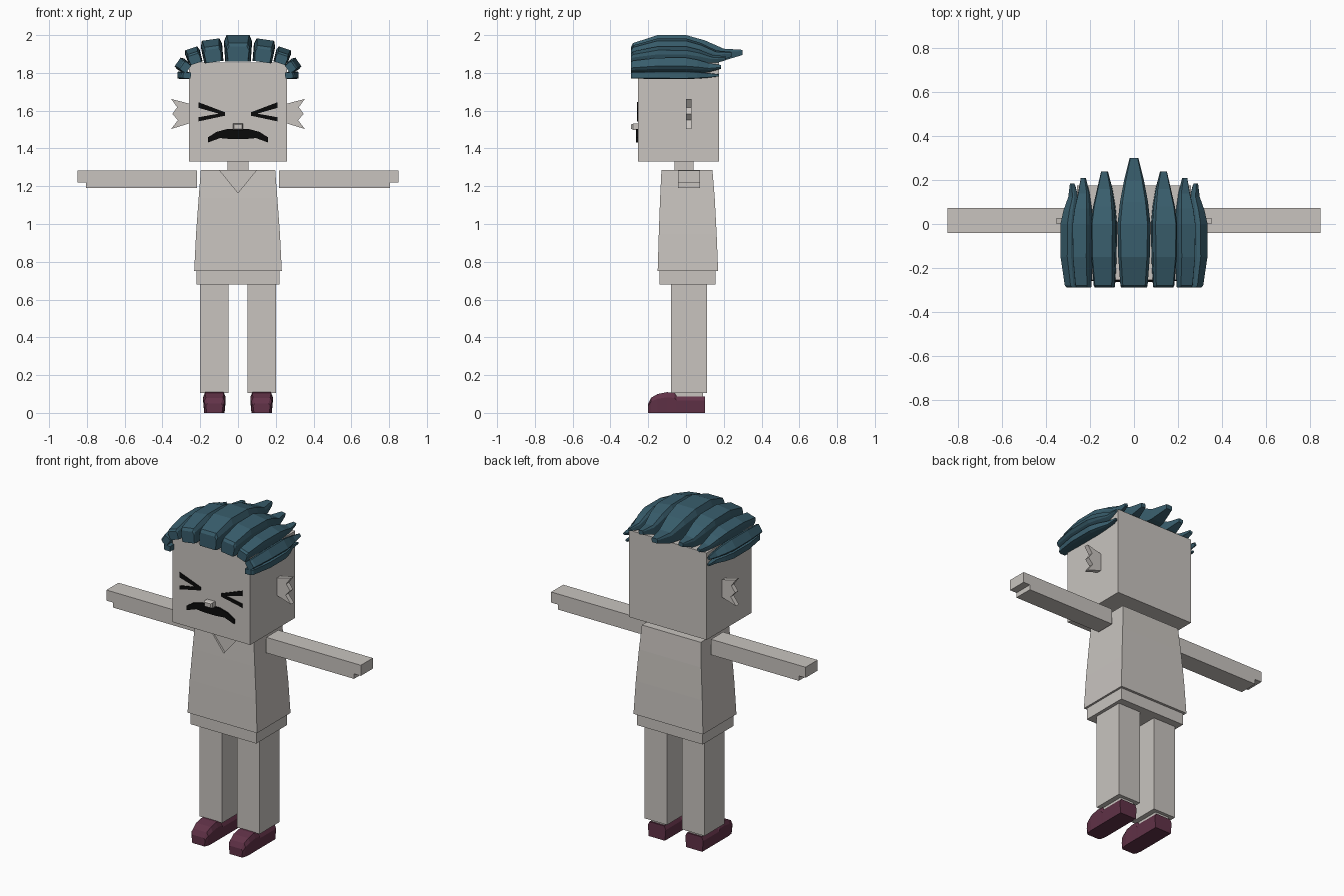
import bpy
import bmesh
from math import radians, sin, cos

cube = bpy.data.objects.get("Cube")
if cube:
    bpy.data.objects.remove(cube, do_unlink=True)


def material(name, rgb):
    mat = bpy.data.materials.new(name)
    mat.use_nodes = True
    mat.diffuse_color = (*rgb, 1)
    mat.node_tree.nodes["Principled BSDF"].inputs["Base Color"].default_value = (*rgb, 1)
    return mat


GREY = material("warm_grey", (0.58, 0.55, 0.52))
TEAL = material("dark_teal", (0.04, 0.11, 0.15))
PLUM = material("plum", (0.12, 0.032, 0.064))
BLACK = material("black", (0.003, 0.003, 0.003))


def loft(name, rings, mat, flip=False):
    """Skin a row of equal rings and cap both ends; flip mirrors in x."""
    s = -1 if flip else 1
    bm = bmesh.new()
    loops = [[bm.verts.new((s * x, y, z)) for x, y, z in ring] for ring in rings]
    for a, b in zip(loops, loops[1:]):
        for i in range(len(a)):
            j = (i + 1) % len(a)
            bm.faces.new((a[i], a[j], b[j], b[i]))
    bm.faces.new(loops[0][::-1])
    bm.faces.new(loops[-1])
    bmesh.ops.recalc_face_normals(bm, faces=bm.faces)
    mesh = bpy.data.meshes.new(name)
    bm.to_mesh(mesh)
    bm.free()
    mesh.materials.append(mat)
    ob = bpy.data.objects.new(name, mesh)
    bpy.context.collection.objects.link(ob)
    return ob


def pair(name, rings, mat):
    loft("left_" + name, rings, mat)
    loft("right_" + name, rings, mat, flip=True)


def level(z, x0, x1, y0, y1):
    return [(x0, y0, z), (x1, y0, z), (x1, y1, z), (x0, y1, z)]


def box(x0, x1, y0, y1, z0, z1):
    return [level(z0, x0, x1, y0, y1), level(z1, x0, x1, y0, y1)]


def prism(points, y0, y1):
    return [[(x, y, z) for x, z in points] for y in (y0, y1)]


def lock(stations, cx=0, cz=0, roll=0, wide=1, tall=1):
    """Rings along y with a chamfered top, rolled outwards about y."""
    c, s = cos(radians(roll)), sin(radians(roll))
    rings = []
    for y, w, low, high in stations:
        w, low, high = w * wide, low * tall, high * tall
        mid = low + (high - low) * 0.75
        section = [(-w * 0.9, low), (w * 0.9, low), (w, mid),
                   (w * 0.82, high), (-w * 0.82, high), (-w, mid)]
        rings.append([(cx + u * c + v * s, y, cz - u * s + v * c) for u, v in section])
    return rings


# Head, neck and nose
loft("head", box(-0.26, 0.26, -0.255, 0.175, 1.33, 1.855), GREY)
loft("neck", box(-0.055, 0.055, -0.06, 0.04, 1.26, 1.34), GREY)
loft("nose", [[(-r, y, 1.515 - r * 0.6), (r, y, 1.515 - r * 0.6),
               (r, y, 1.515 + r * 0.6), (-r, y, 1.515 + r * 0.6)]
              for r, y in ((0.027, -0.25), (0.027, -0.28), (0.02, -0.29))], GREY)

# Notched ears
pair("ear", prism([(0.25, 1.635), (0.354, 1.662), (0.322, 1.618), (0.348, 1.582),
                   (0.318, 1.55), (0.354, 1.503), (0.25, 1.535)], 0.0, 0.028), GREY)

# Squeezed-shut eyes and downturned mouth
pair("eye_upper_stroke", prism([(0.21, 1.645), (0.21, 1.615), (0.07, 1.575), (0.07, 1.592)],
                               -0.26, -0.252), BLACK)
pair("eye_lower_stroke", prism([(0.21, 1.565), (0.21, 1.543), (0.07, 1.573), (0.07, 1.59)],
                               -0.26, -0.252), BLACK)
half = [(0.06, 1.502), (0.115, 1.487), (0.16, 1.458), (0.158, 1.432), (0.095, 1.455), (0.04, 1.45)]
loft("mouth", prism(half + [(-x, z) for x, z in reversed(half)], -0.264, -0.2545), BLACK)

# Shirt with a shallow V neckline
shirt = loft("shirt", [level(0.75, -0.232, 0.232, -0.15, 0.17),
                       level(0.95, -0.222, 0.222, -0.144, 0.162),
                       level(1.14, -0.208, 0.208, -0.137, 0.152),
                       level(1.285, -0.197, 0.197, -0.13, 0.14)], GREY)
cutter = loft("neckline_cutter", prism([(-0.11, 1.3), (0.11, 1.3), (0, 1.165)], -0.2, -0.122), GREY)
cutter.hide_render = True
cutter.hide_viewport = True
cut = shirt.modifiers.new("neckline", 'BOOLEAN')
cut.operation = 'DIFFERENCE'
cut.object = cutter

# Shorts hem, legs and ankles
loft("shorts", box(-0.22, 0.22, -0.14, 0.155, 0.68, 0.76), GREY)
pair("leg", box(0.05, 0.2, -0.08, 0.11, 0.105, 0.69), GREY)
pair("ankle", box(0.08, 0.17, -0.07, 0.09, 0.07, 0.11), GREY)

# Arms with a step under the hand
arm = [(0.218, 1.19), (0.805, 1.19), (0.805, 1.22), (0.85, 1.22), (0.85, 1.284), (0.218, 1.284)]
pair("arm", prism(arm, -0.042, 0.073), GREY)

# Shoes with a raised rounded toe
shoe = [(-0.2, 0.045, 0, 0.05), (-0.185, 0.055, 0, 0.08), (-0.15, 0.06, 0, 0.1),
        (-0.1, 0.06, 0, 0.11), (-0.06, 0.06, 0, 0.105), (-0.05, 0.06, 0, 0.088),
        (0.1, 0.06, 0, 0.088)]
pair("shoe", lock(shoe, cx=0.125), PLUM)

# Swept-back hair locks
HAIR = [(-0.29, 0.058, 0, 0.08), (-0.28, 0.062, 0, 0.098), (-0.15, 0.072, 0, 0.14),
        (0.0, 0.075, 0, 0.14), (0.1, 0.064, 0, 0.112), (0.2, 0.045, 0.005, 0.068),
        (0.3, 0.02, 0.035, 0.062)]


def hair(tip):
    """Shorten the back half of the lock to end at tip."""
    return [(y * tip / 0.3 if y > 0 else y, w, a, b) for y, w, a, b in HAIR]


loft("hair_centre", lock(hair(0.3), cz=1.86), TEAL)
for name, tip, cx, cz, roll, wide, tall in (
        ("hair_inner", 0.24, 0.128, 1.857, 8, 0.76, 0.86),
        ("hair_outer", 0.21, 0.222, 1.85, 18, 0.54, 0.6),
        ("hair_temple", 0.185, 0.262, 1.818, 55, 0.45, 0.5),
        ("hair_side", 0.175, 0.25, 1.786, 88, 0.28, 0.5)):
    pair(name, lock(hair(tip), cx, cz, roll, wide, tall), TEAL)
